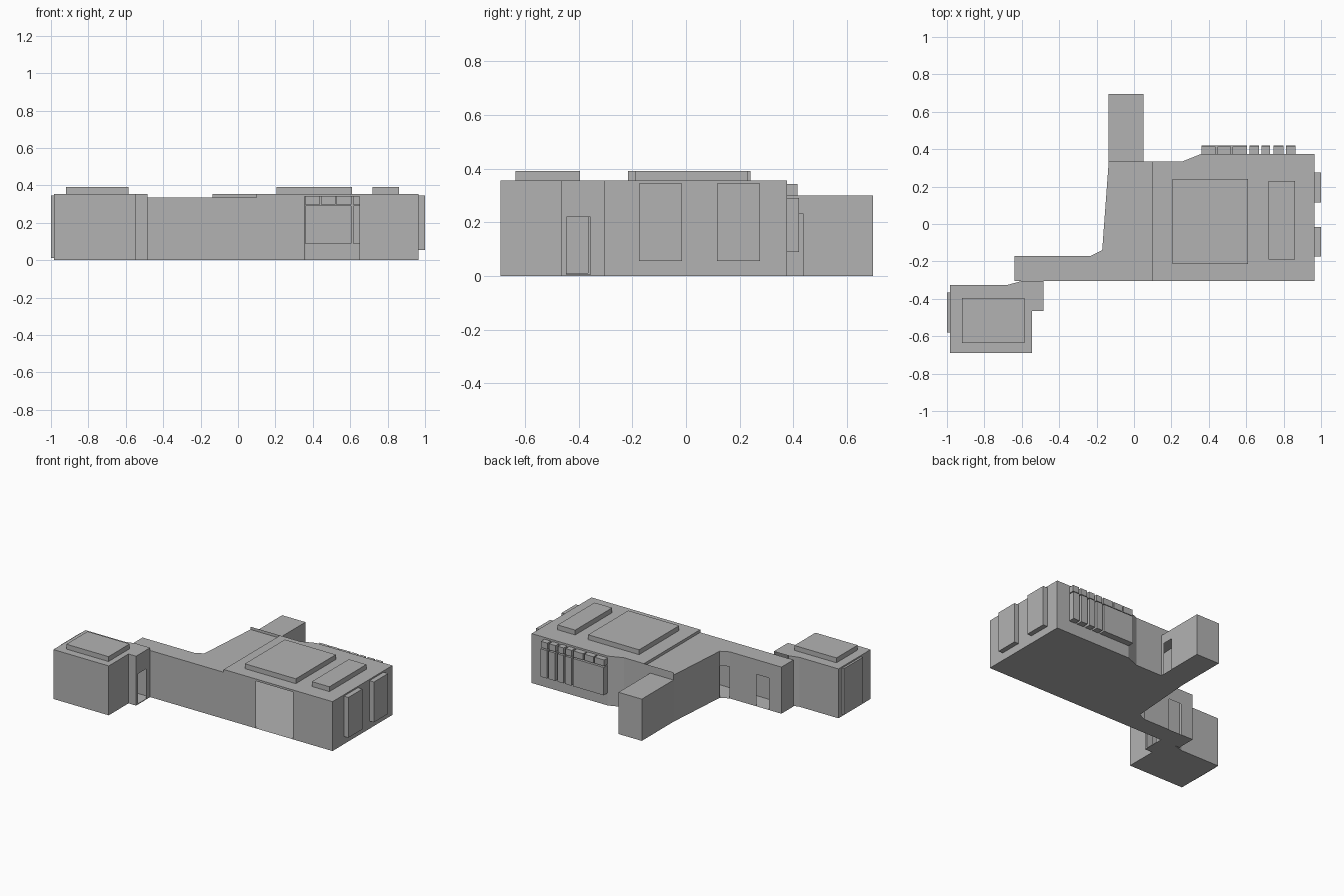
import bpy
import bmesh
from mathutils import Vector

if "Cube" in bpy.data.objects:
    bpy.data.objects.remove(bpy.data.objects["Cube"])

# Single plain material
grey = bpy.data.materials.new("plain_grey")
grey.use_nodes = True
grey.diffuse_color = (0.45, 0.45, 0.45, 1)
bsdf = grey.node_tree.nodes["Principled BSDF"]
bsdf.inputs["Base Color"].default_value = grey.diffuse_color
bsdf.inputs["Roughness"].default_value = 0.9


def finish(name, bm):
    bmesh.ops.remove_doubles(bm, verts=bm.verts, dist=0.0005)
    mesh = bpy.data.meshes.new(name)
    bm.to_mesh(mesh)
    bm.free()
    mesh.materials.append(grey)
    obj = bpy.data.objects.new(name, mesh)
    bpy.context.collection.objects.link(obj)
    return obj


def wall(bm, a, b, z0, z1, holes=()):
    """Upright sheet from a to b; holes are (from, to, low, high) along its main axis."""
    axis = 0 if abs(b[0] - a[0]) > abs(b[1] - a[1]) else 1
    a, b = Vector(a), Vector(b)
    cuts = {a[axis], b[axis]}
    levels = {z0, z1}
    for h in holes:
        cuts.update(h[:2])
        levels.update(h[2:])
    cuts = sorted(cuts, reverse=b[axis] < a[axis])
    levels = sorted(levels)

    def point(u, z):
        p = a.lerp(b, (u - a[axis]) / (b[axis] - a[axis]))
        return bm.verts.new((p.x, p.y, z))

    for u0, u1 in zip(cuts, cuts[1:]):
        for low, high in zip(levels, levels[1:]):
            u, z = (u0 + u1) / 2, (low + high) / 2
            if any(h[0] < u < h[1] and h[2] < z < h[3] for h in holes):
                continue
            bm.faces.new([point(u0, low), point(u1, low),
                          point(u1, high), point(u0, high)])


def room(name, outline, height, holes=None, skip=()):
    """Hollow room: floor, ceiling and walls with openings, outline anticlockwise."""
    bm = bmesh.new()
    holes = holes or {}
    for i, a in enumerate(outline):
        if i not in skip:
            wall(bm, a, outline[(i + 1) % len(outline)], 0, height, holes.get(i, ()))
    bm.faces.new([bm.verts.new((x, y, height)) for x, y in outline])
    bm.faces.new([bm.verts.new((x, y, 0)) for x, y in reversed(outline)])
    return finish(name, bm)


def alcove(name, x, y, z, inward):
    """Box left open on the side that faces into the room."""
    bm = bmesh.new()
    bmesh.ops.create_cube(bm, size=1)
    for v in bm.verts:
        v.co = [(r[0] + r[1]) / 2 + c * (r[1] - r[0]) for r, c in zip((x, y, z), v.co)]
    bm.normal_update()
    bmesh.ops.delete(bm, geom=[f for f in bm.faces if f.normal.dot(Vector(inward)) > 0.9],
                     context='FACES')
    return finish(name, bm)


# Alcove positions in the hall walls
bays = [(-0.175, -0.015), (0.115, 0.275)]
bay_z = (0.055, 0.345)
uppers = [(0.36, 0.437), (0.446, 0.518), (0.527, 0.605), (0.618, 0.667),
          (0.682, 0.728), (0.746, 0.798), (0.812, 0.863)]
lowers = [(0.36, 0.605)] + uppers[3:]
upper_z, lower_z = (0.297, 0.342), (0.09, 0.29)

# Main hall with wide front opening
back_holes = [u + upper_z for u in uppers] + [u + lower_z for u in lowers]
room("main_hall",
     [(0.1, -0.305), (0.965, -0.305), (0.965, 0.375), (0.36, 0.375), (0.26, 0.335), (0.1, 0.335)],
     0.355,
     {0: [(0.355, 0.65, 0, 0.34)],
      1: [b + bay_z for b in bays],
      2: back_holes,
      5: [(-0.305, 0.335, 0, 0.335)]})

# Corridor with two doorways
room("corridor",
     [(0.1, -0.305), (0.1, 0.335), (-0.135, 0.335), (-0.17, -0.14),
      (-0.23, -0.17), (-0.64, -0.17), (-0.64, -0.305)],
     0.335,
     {1: [(-0.135, 0.05, 0, 0.3)],
      3: [(-0.228, -0.172, 0, 0.23)],
      4: [(-0.54, -0.44, 0, 0.23)]},
     skip=(0,))

# Raised strip of wall behind the corridor roof
bm = bmesh.new()
wall(bm, (0.1, 0.335), (-0.135, 0.335), 0.335, 0.355)
finish("rear_parapet", bm)

# Rear passage with side doorway
room("rear_passage",
     [(-0.135, 0.335), (0.05, 0.335), (0.05, 0.695), (-0.135, 0.695)],
     0.3, {1: [(0.36, 0.437, 0, 0.23)]}, skip=(0,))

# Side room with its entry porch
room("side_room",
     [(-0.985, -0.69), (-0.545, -0.69), (-0.545, -0.465), (-0.485, -0.465),
      (-0.485, -0.305), (-0.6, -0.305), (-0.675, -0.325), (-0.985, -0.325)],
     0.355,
     {3: [(-0.445, -0.355, 0.005, 0.22)],
      7: [(-0.58, -0.365, 0.012, 0.345)]},
     skip=(4,))

# Raised ceiling panels
roof_z = (0.355, 0.39)
down = (0, 0, -1)
alcove("large_roof_panel", (0.205, 0.61), (-0.215, 0.24), roof_z, down)
alcove("small_roof_panel", (0.72, 0.86), (-0.19, 0.23), roof_z, down)
alcove("side_room_roof_panel", (-0.92, -0.585), (-0.635, -0.395), roof_z, down)

# Bays in the end walls
for i, y in enumerate(bays):
    alcove(f"end_bay_{i + 1}", (0.965, 1), y, bay_z, (-1, 0, 0))
alcove("side_room_bay", (-1, -0.985), (-0.58, -0.365), (0.012, 0.345), (1, 0, 0))

# Shelf alcoves along the back wall
for i, x in enumerate(uppers):
    alcove(f"upper_shelf_{i + 1}", x, (0.375, 0.415), upper_z, (0, -1, 0))
for i, x in enumerate(lowers):
    alcove(f"lower_shelf_{i + 1}", x, (0.375, 0.42), lower_z, (0, -1, 0))
